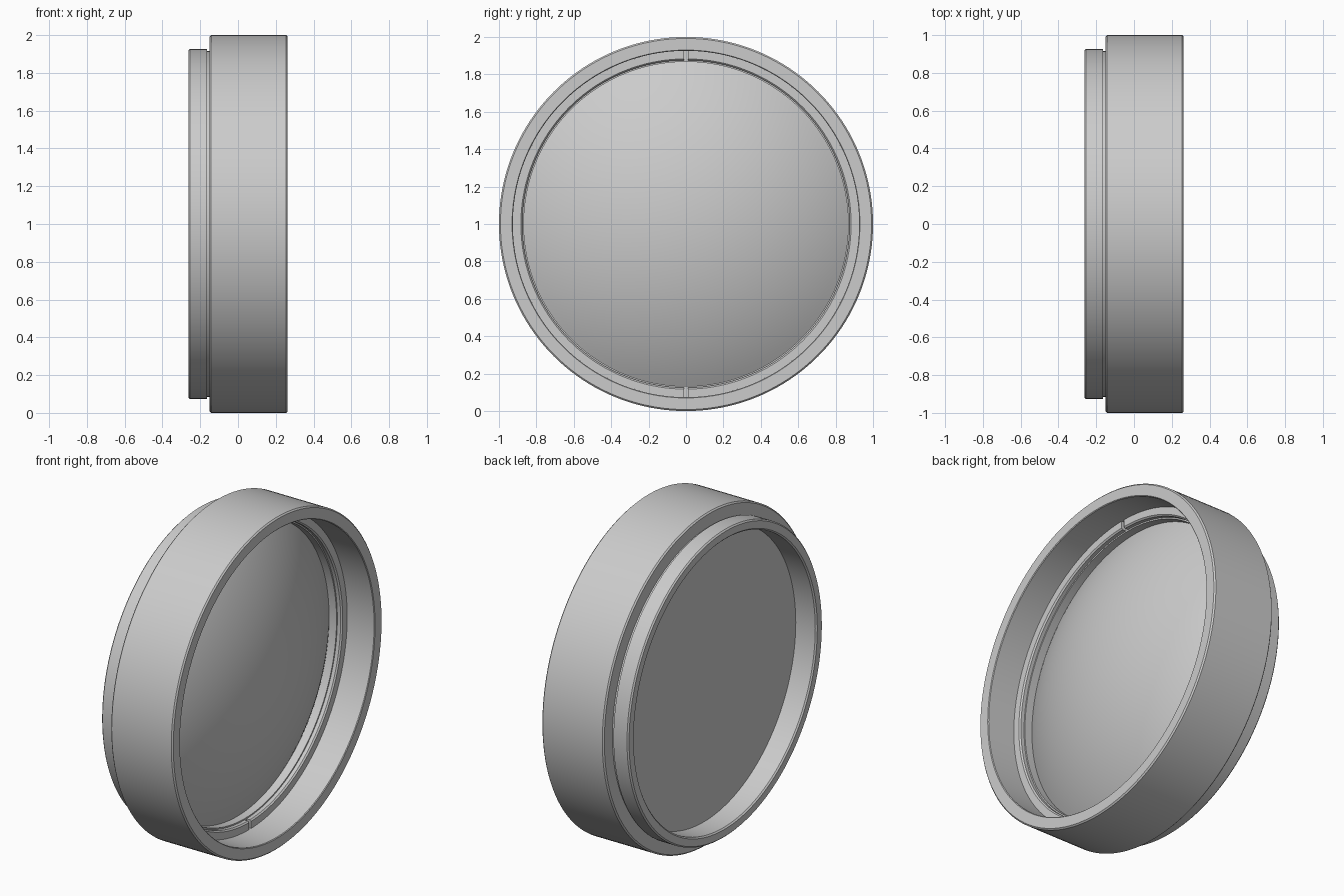
import bpy, bmesh, math

cube = bpy.data.objects.get("Cube")
if cube:
    bpy.data.objects.remove(cube)

grey = bpy.data.materials.new("plain_grey")
colour = (0.6, 0.6, 0.6, 1)
grey.diffuse_color = colour
grey.use_nodes = True
grey.node_tree.nodes["Principled BSDF"].inputs["Base Color"].default_value = colour


def revolve(name, profile, start=0.0, sweep=math.tau, steps=160, closed=True):
    """Turn an (x, radius) profile around the X axis at height 1."""
    full = sweep >= math.tau - 1e-6
    bm = bmesh.new()
    rings = []
    for i in range(steps if full else steps + 1):
        a = start + sweep * i / steps
        rings.append([bm.verts.new((x, r * math.sin(a), 1 + r * math.cos(a)))
                      for x, r in profile])
    n = len(profile)
    for i in range(steps):
        a, b = rings[i], rings[(i + 1) % len(rings)]
        for j in range(n if closed else n - 1):
            k = (j + 1) % n
            bm.faces.new((a[j], a[k], b[k], b[j]))
    if not full:
        bm.faces.new(rings[0])
        bm.faces.new(rings[-1])
    bmesh.ops.remove_doubles(bm, verts=bm.verts, dist=1e-5)
    bmesh.ops.recalc_face_normals(bm, faces=bm.faces)
    mesh = bpy.data.meshes.new(name)
    bm.to_mesh(mesh)
    bm.free()
    mesh.materials.append(grey)
    obj = bpy.data.objects.new(name, mesh)
    bpy.context.collection.objects.link(obj)
    bpy.ops.object.select_all(action="DESELECT")
    obj.select_set(True)
    bpy.context.view_layer.objects.active = obj
    bpy.ops.object.shade_smooth_by_angle(angle=math.radians(22))
    return obj


# Housing: stepped outside with a mounting collar, relief groove and inner seat
c = 0.008
end, seat, inner, bore = 0.263, 0.05, 0.926, 0.867
revolve("housing", [
    (-end, bore + c), (-end, inner - c), (-end + c, inner), (-0.165, inner),
    (-0.165, 0.915), (-0.15, 0.915), (-0.15, 1 - c), (-0.15 + c, 1),
    (end - c, 1), (end, 1 - c), (end, inner + c / 2), (end - c / 2, inner),
    (seat, inner), (seat, bore), (-end + c, bore)])

# Retaining ring in two halves, leaving a spanner slot at top and bottom
gap, lip = 0.011, 0.875
for side, start in (("left", 0), ("right", math.pi)):
    revolve("retaining_ring_" + side,
            [(seat, lip), (0.08 - c, lip), (0.08, lip + c),
             (0.08, inner), (seat, inner)],
            start + gap, math.pi - 2 * gap, 80)

# Lens: flat back and strongly domed front
edge_x, rise, rim = 0.0, 0.245, 0.868
radius = (rim ** 2 + rise ** 2) / (2 * rise)
half = math.asin(rim / radius)
dome = [(edge_x + rise - radius + radius * math.cos(half * t / 24),
         radius * math.sin(half * t / 24)) for t in range(24, -1, -1)]
revolve("lens", [(-0.125, 0), (-0.125, rim)] + dome, closed=False)
